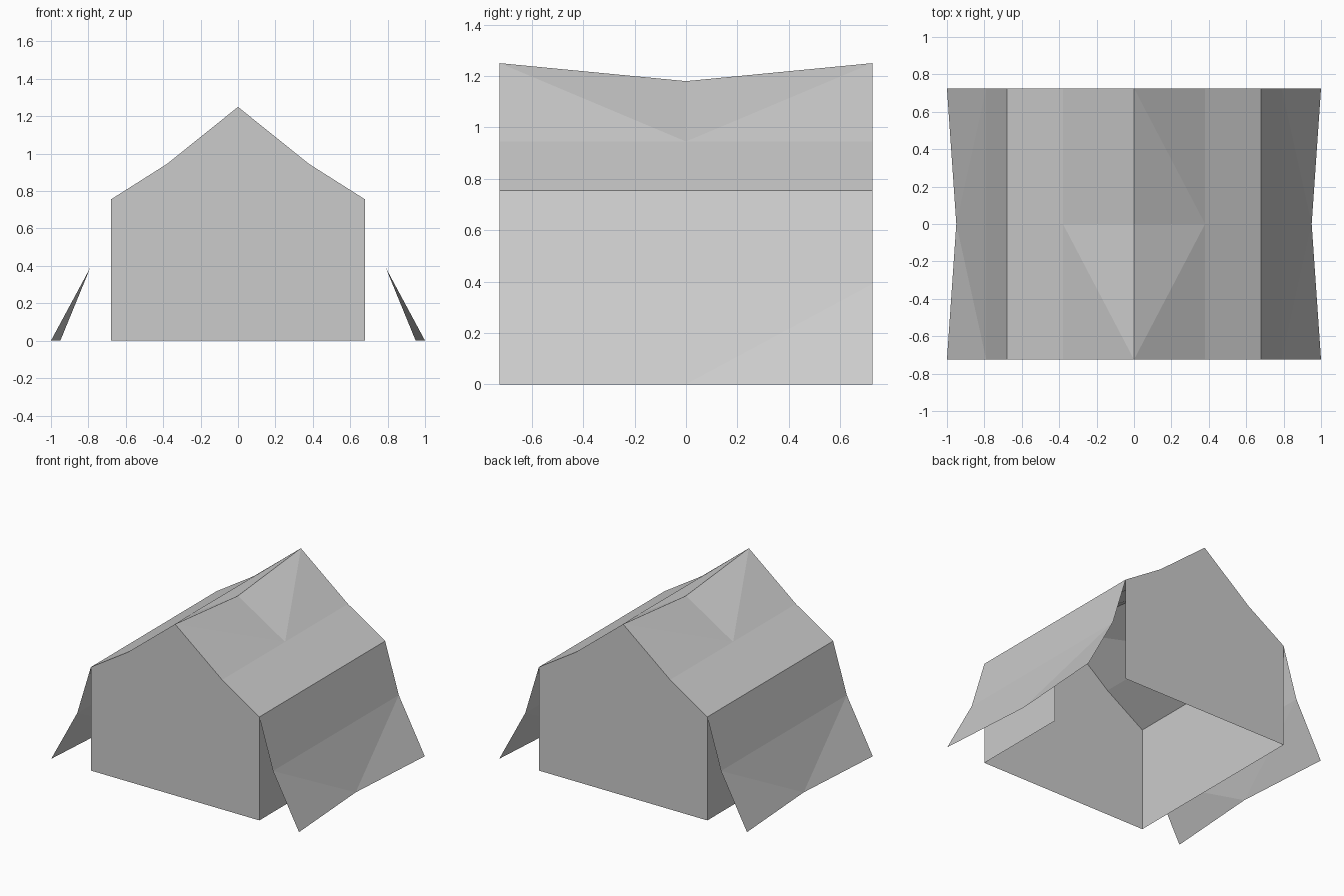
import bpy
import bmesh
from mathutils import Vector

cube = bpy.data.objects.get("Cube")
if cube:
    bpy.data.objects.remove(cube, do_unlink=True)

canvas = bpy.data.materials.new("grey canvas")
canvas.use_nodes = True
grey = (0.6, 0.6, 0.6, 1)
canvas.diffuse_color = grey
canvas.node_tree.nodes["Principled BSDF"].inputs["Base Color"].default_value = grey

# Half cross-section of the tent (x, z), and half its length
D = 0.725
RIDGE, KINK, EAVE, BASE = (0, 1.25), (0.38, 0.945), (0.68, 0.755), (0.68, 0)
FLAP_FOLD, FLAP_HEM = (0.79, 0.39), (1.0, 0)
RIDGE_SAG, HEM_SAG = (0, 1.18), (0.95, 0)


def at(point, y):
    return Vector((point[0], y, point[1]))


def sheet(name, polygons, outward):
    """Thin cloth object whose faces all look towards the outward direction."""
    bm = bmesh.new()
    for polygon in polygons:
        face = bm.faces.new([bm.verts.new(p) for p in polygon])
        face.normal_update()
        if face.normal.dot(Vector(outward)) < 0:
            face.normal_flip()
    bmesh.ops.remove_doubles(bm, verts=bm.verts, dist=0.0001)
    mesh = bpy.data.meshes.new(name)
    bm.to_mesh(mesh)
    bm.free()
    mesh.materials.append(canvas)
    obj = bpy.data.objects.new(name, mesh)
    bpy.context.collection.objects.link(obj)


def strip(a, b, y0=-D, y1=D):
    """Flat panel between two profile points."""
    return [at(a, y0), at(b, y0), at(b, y1), at(a, y1)]


def sagging(straight, ends, middle):
    """Panel with one straight edge and one edge pulled in at its middle."""
    centre = at(middle, 0)
    return centre


def mirrored(polygons, side):
    return [[Vector((p.x * side, p.y, p.z)) for p in poly] for poly in polygons]


# Gable end walls
for name, y in (("front_wall", -D), ("back_wall", D)):
    right = [at(p, y) for p in (RIDGE, KINK, EAVE, BASE)]
    left = [Vector((-p.x, p.y, p.z)) for p in reversed(right[1:])]
    sheet(name, [right + left], (0, y, 0))

for label, side in (("left", 1), ("right", -1)):
    # Roof: flat lower panel, upper panel folded towards the sagging ridge
    roof = [strip(EAVE, KINK, -D, 0), strip(EAVE, KINK, 0, D)]
    for y in (-D, D):
        roof.append([at(RIDGE, y), at(KINK, y), at(KINK, 0)])
        roof.append([at(RIDGE, y), at(KINK, 0), at(RIDGE_SAG, 0)])
    sheet(label + "_roof", mirrored(roof, side), (0, 0, 1))

    # Flap: flat upper panel, lower panel folded towards the hem's middle
    flap = [strip(EAVE, FLAP_FOLD)]
    flap.append([at(FLAP_FOLD, -D), at(FLAP_FOLD, D), at(HEM_SAG, 0)])
    for y in (-D, D):
        flap.append([at(FLAP_FOLD, y), at(FLAP_HEM, y), at(HEM_SAG, 0)])
    sheet(label + "_flap", mirrored(flap, side), (side, 0, 0.2))

    # Side wall: one side leaves its rear half open as the entrance
    end = 0 if side == 1 else D
    wall = [strip(BASE, EAVE, -D, end)]
    sheet(label + "_wall", mirrored(wall, side), (side, 0, 0))
